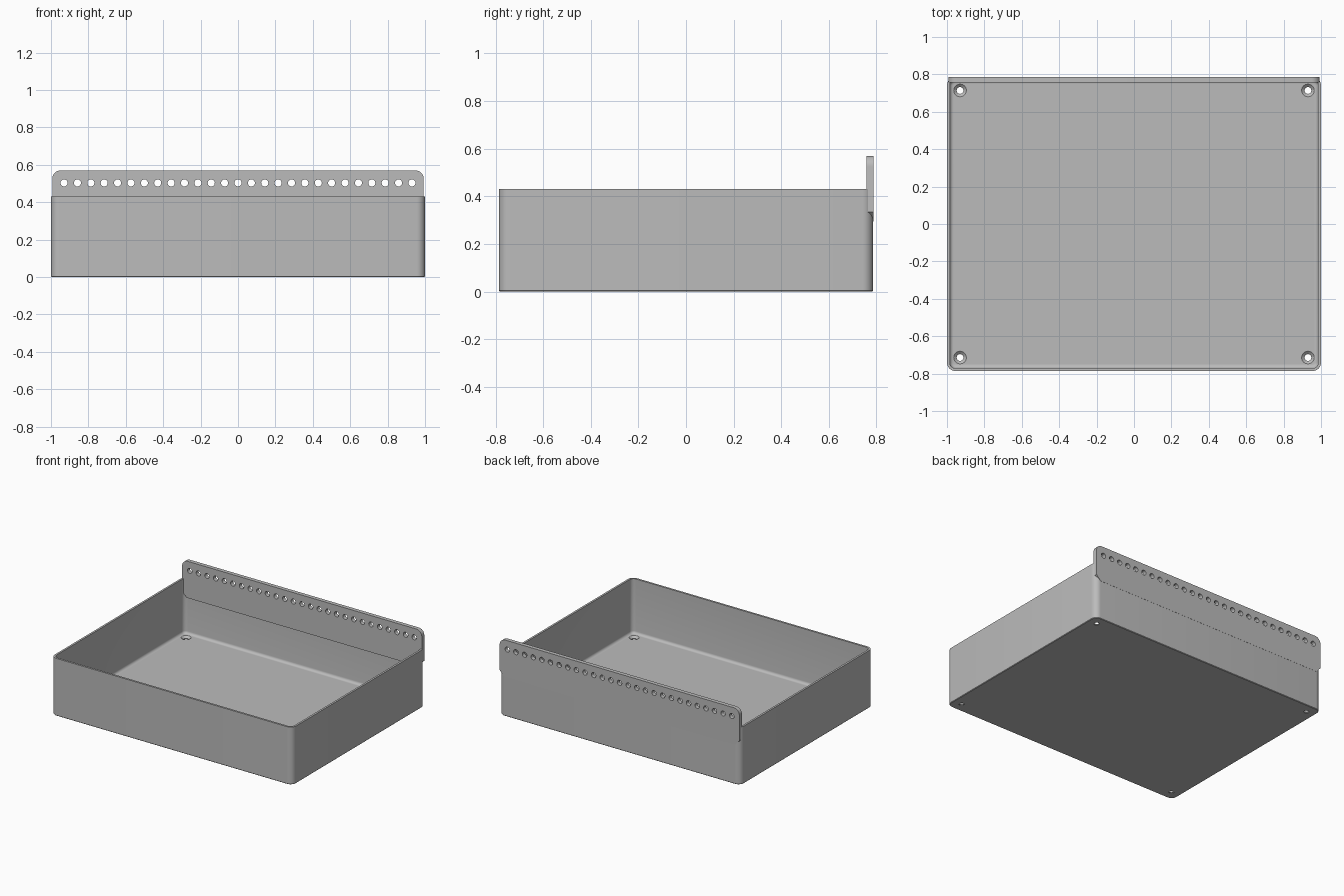
import bpy, bmesh, math
from mathutils import Matrix

cube = bpy.data.objects.get("Cube")
if cube:
    bpy.data.objects.remove(cube)

HX, HY, WALL, TOP, FLOOR = 1.0, 0.786, 0.015, 0.43, 0.02
HOLES = 27

grey = bpy.data.materials.new("plain grey")
grey.use_nodes = True
colour = (0.5, 0.5, 0.5, 1)
grey.diffuse_color = colour
grey.node_tree.nodes["Principled BSDF"].inputs["Base Color"].default_value = colour


def make_object(name, bm):
    bmesh.ops.recalc_face_normals(bm, faces=bm.faces)
    mesh = bpy.data.meshes.new(name)
    bm.to_mesh(mesh)
    bm.free()
    mesh.materials.append(grey)
    obj = bpy.data.objects.new(name, mesh)
    bpy.context.collection.objects.link(obj)
    return obj


def rounded_loop(bm, inset, z, radius=0.045, steps=8):
    """Ring of vertices around a rounded rectangle."""
    r = max(radius - inset, 0.012)
    ring = []
    for corner, (sx, sy) in enumerate([(1, 1), (-1, 1), (-1, -1), (1, -1)]):
        for i in range(steps + 1):
            a = (corner + i / steps) * math.pi / 2
            ring.append(bm.verts.new((sx * (HX - inset - r) + r * math.cos(a),
                                      sy * (HY - inset - r) + r * math.sin(a), z)))
    return ring


def cut(obj, cutter):
    mod = obj.modifiers.new("holes", 'BOOLEAN')
    mod.operation = 'DIFFERENCE'
    mod.solver = 'EXACT'
    mod.object = cutter
    cutter.hide_render = True
    cutter.hide_viewport = True
    cutter.display_type = 'WIRE'


def smooth(obj):
    bpy.ops.object.select_all(action='DESELECT')
    obj.select_set(True)
    bpy.context.view_layer.objects.active = obj
    bpy.ops.object.shade_smooth_by_angle(angle=math.radians(30))


# Tray: outer wall, rim, inner wall, floor fillet
bm = bmesh.new()
profile = [(0.004, 0), (0, 0.004), (0, TOP), (WALL, TOP)]
fillet = 0.02
for i in range(6):
    a = i / 5 * math.pi / 2
    profile.append((WALL + fillet * (1 - math.cos(a)), FLOOR + fillet * (1 - math.sin(a))))
rings = [rounded_loop(bm, inset, z) for inset, z in profile]
for low, high in zip(rings, rings[1:]):
    for i in range(len(low)):
        j = (i + 1) % len(low)
        bm.faces.new((low[i], low[j], high[j], high[i]))
bm.faces.new(rings[0])
bm.faces.new(rings[-1])
tray = make_object("tray", bm)

# Countersunk screw holes in the floor corners
bm = bmesh.new()
section = [(0, -0.02), (0.018, -0.02), (0.018, 0.006), (0.034, FLOOR), (0.034, 0.05), (0, 0.05)]
for x in (-0.93, 0.93):
    for y in (-0.714, 0.714):
        verts = [bm.verts.new((x + r, y, z)) for r, z in section]
        edges = [bm.edges.new(pair) for pair in zip(verts, verts[1:])]
        bmesh.ops.spin(bm, geom=verts + edges, cent=(x, y, 0), axis=(0, 0, 1),
                       angle=math.tau, steps=24)
bmesh.ops.remove_doubles(bm, verts=bm.verts, dist=0.0001)
cut(tray, make_object("floor_hole_cutter", bm))

# Mounting rail: round top corners, ends tapering into the wall below
bm = bmesh.new()
half, top, r = 0.993, 0.57, 0.045
right = [(0.955, 0.295), (half, 0.333)]
for i in range(9):
    a = i / 8 * math.pi / 2
    right.append((half - r + r * math.cos(a), top - r + r * math.sin(a)))
outline = right + [(-x, z) for x, z in reversed(right)]
face = bm.faces.new([bm.verts.new((x, 0.757, z)) for x, z in outline])
out = bmesh.ops.extrude_face_region(bm, geom=[face])
bmesh.ops.translate(bm, vec=(0, 0.03, 0),
                    verts=[v for v in out["geom"] if isinstance(v, bmesh.types.BMVert)])
rail = make_object("mounting_rail", bm)

# Row of holes along the rail
bm = bmesh.new()
for i in range(HOLES):
    x = -0.93 + 1.86 * i / (HOLES - 1)
    place = Matrix.Translation((x, 0.77, 0.503)) @ Matrix.Rotation(math.pi / 2, 4, 'X')
    bmesh.ops.create_cone(bm, cap_ends=True, segments=20, radius1=0.019,
                          radius2=0.019, depth=0.1, matrix=place)
cut(rail, make_object("rail_hole_cutter", bm))

smooth(tray)
smooth(rail)
